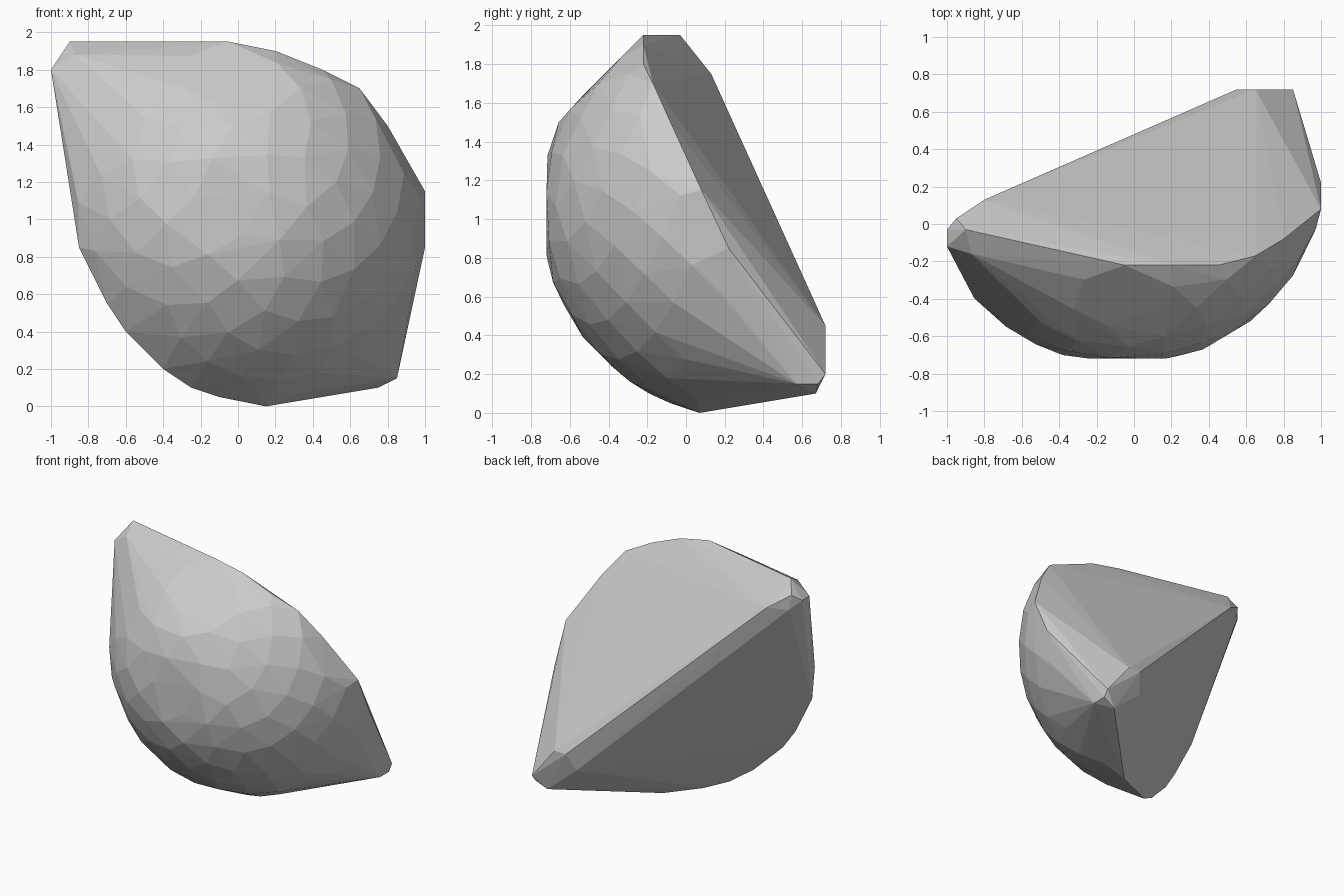
import bpy, bmesh, math
from mathutils import Vector
from mathutils.geometry import normal

if "Cube" in bpy.data.objects:
    bpy.data.objects.remove(bpy.data.objects["Cube"])

CENTRE = Vector((-0.05, 0.33, 1.05))
RADIUS = 1.085
COUNT = 300

# rounded ridge where the two flat cuts meet
ridge = [(-0.8, 0.13, 1.75), (0.55, 0.72, 0.45), (0.65, 0.72, 0.45),
         (-0.93, 0.04, 1.73), (0.5, 0.66, 0.31)]
# blunt tips at both ends of the wedge
tip_upper = [(-1, -0.12, 1.8), (-1, -0.03, 1.8), (-0.95, 0.03, 1.85),
             (-0.9, -0.03, 1.95), (-0.87, -0.16, 1.88)]
tip_lower = [(0.85, 0.57, 0.15), (0.85, 0.62, 0.25), (0.85, 0.72, 0.2),
             (0.85, 0.68, 0.15), (0.75, 0.67, 0.1)]
# curved rims of the upper and lower cut
rim_upper = [(-0.05, -0.22, 1.95), (0.2, -0.22, 1.9), (0.45, -0.22, 1.8),
             (0.65, -0.17, 1.7), (0.8, -0.08, 1.5), (0.9, -0.03, 1.3),
             (1, 0.08, 1.15), (1, 0.22, 0.85)]
rim_lower = [(-0.85, -0.29, 1.0), (-0.85, -0.37, 0.85), (-0.7, -0.38, 0.55),
             (-0.6, -0.36, 0.4), (-0.4, -0.28, 0.2), (-0.25, -0.19, 0.1),
             (-0.1, -0.08, 0.05), (0.05, 0.02, 0.05), (0.15, 0.07, 0)]


def cut_plane(rim_point):
    """Plane through the ridge and a rim point, facing away from the rind."""
    a, b = Vector(ridge[0]), Vector(ridge[1])
    n = normal(a, b, Vector(rim_point))
    if n.dot(Vector((-0.05, -0.7, 1.0)) - a) > 0:
        n = -n
    return a, n


planes = [cut_plane(rim_upper[4]), cut_plane(rim_lower[6])]

# faceted round rind: even spiral of sphere points, kept inside the wedge
rind = []
for i in range(COUNT):
    h = 1 - 2 * (i + 0.5) / COUNT
    r, t = math.sqrt(1 - h * h), i * math.pi * (3 - math.sqrt(5))
    p = CENTRE + RADIUS * Vector((r * math.cos(t), h, r * math.sin(t)))
    if any(n.dot(p - a) > -0.09 for a, n in planes):
        continue
    p.x, p.y = min(p.x, 1), max(p.y, -0.72)
    slope = p.z - p.y - 2.17        # flattened shoulder below the upper rim
    if slope > 0:
        p += Vector((0, slope / 2, -slope / 2))
    rind.append(p)

# wedge skin stretched over rind, rims, ridge and tips
bm = bmesh.new()
for p in rind + ridge + tip_upper + tip_lower + rim_upper + rim_lower:
    bm.verts.new(p)
bmesh.ops.convex_hull(bm, input=bm.verts)
bmesh.ops.delete(bm, geom=[v for v in bm.verts if not v.link_faces], context='VERTS')
bmesh.ops.recalc_face_normals(bm, faces=bm.faces)
mesh = bpy.data.meshes.new("fruit_wedge")
bm.to_mesh(mesh)
bm.free()
wedge = bpy.data.objects.new("fruit_wedge", mesh)
bpy.context.collection.objects.link(wedge)
